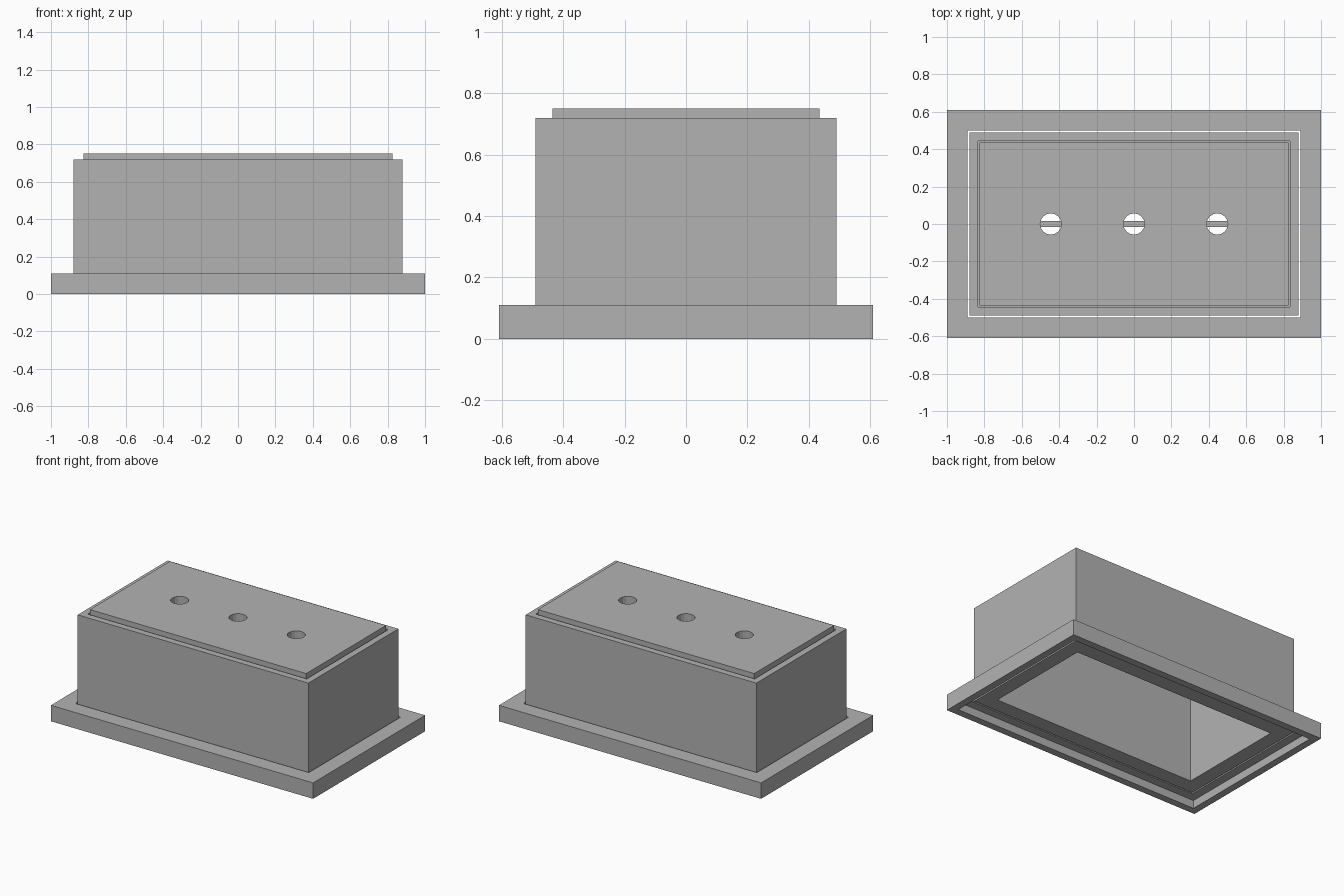
import bpy
import bmesh
from mathutils import Matrix

cube = bpy.data.objects.get("Cube")
if cube:
    bpy.data.objects.remove(cube, do_unlink=True)

GREY = (0.45, 0.45, 0.45, 1.0)
mat = bpy.data.materials.new("plain grey")
mat.use_nodes = True
mat.diffuse_color = GREY
mat.node_tree.nodes["Principled BSDF"].inputs["Base Color"].default_value = GREY


def finish(name, bm):
    """Turn a bmesh into a named grey object."""
    bmesh.ops.recalc_face_normals(bm, faces=bm.faces)
    mesh = bpy.data.meshes.new(name)
    bm.to_mesh(mesh)
    bm.free()
    mesh.materials.append(mat)
    obj = bpy.data.objects.new(name, mesh)
    bpy.context.collection.objects.link(obj)
    return obj


def frame(name, profile):
    """Sweep a closed profile of (half width, half depth, z) round a rectangle."""
    bm = bmesh.new()
    loops = [[bm.verts.new((sx * hx, sy * hy, z))
              for sx, sy in ((-1, -1), (1, -1), (1, 1), (-1, 1))]
             for hx, hy, z in profile]
    for a, b in zip(loops, loops[1:] + loops[:1]):
        for i in range(4):
            j = (i + 1) % 4
            bm.faces.new((a[i], a[j], b[j], b[i]))
    return finish(name, bm)


def box(name, hx, hy, z0, z1):
    bm = bmesh.new()
    bmesh.ops.create_cube(bm, size=1, matrix=Matrix.Translation((0, 0, (z0 + z1) / 2))
                          @ Matrix.Diagonal((2 * hx, 2 * hy, z1 - z0, 1)))
    return finish(name, bm)


# Flange: a collar with a recess under its rim
frame("base_flange", [(1.0, 0.61, 0.0), (1.0, 0.61, 0.11), (0.89, 0.50, 0.11),
                      (0.89, 0.50, 0.055), (0.95, 0.56, 0.055), (0.95, 0.56, 0.0)])

# Body: an open tube with a ledge that carries the lid
LEDGE = 0.665
frame("body_walls", [(0.88, 0.49, 0.055), (0.88, 0.49, 0.72), (0.835, 0.445, 0.72),
                     (0.835, 0.445, LEDGE), (0.78, 0.385, LEDGE), (0.78, 0.385, 0.055)])

# Lid with three round holes
lid = box("lid", 0.825, 0.435, LEDGE, 0.75)
bm = bmesh.new()
for x in (-0.445, 0, 0.445):
    bmesh.ops.create_cone(bm, cap_ends=True, segments=16, radius1=0.057, radius2=0.057,
                          depth=0.4, matrix=Matrix.Translation((x, 0, 0.7)))
cutter = finish("hole_cutter", bm)
cutter.hide_render = True
cut = lid.modifiers.new("holes", 'BOOLEAN')
cut.operation = 'DIFFERENCE'
cut.solver = 'EXACT'
cut.object = cutter
bpy.context.view_layer.objects.active = lid
bpy.ops.object.modifier_apply(modifier=cut.name)
bpy.data.objects.remove(cutter, do_unlink=True)

# Rib running lengthwise below the lid
box("lid_rib", 0.78, 0.015, 0.555, LEDGE)
